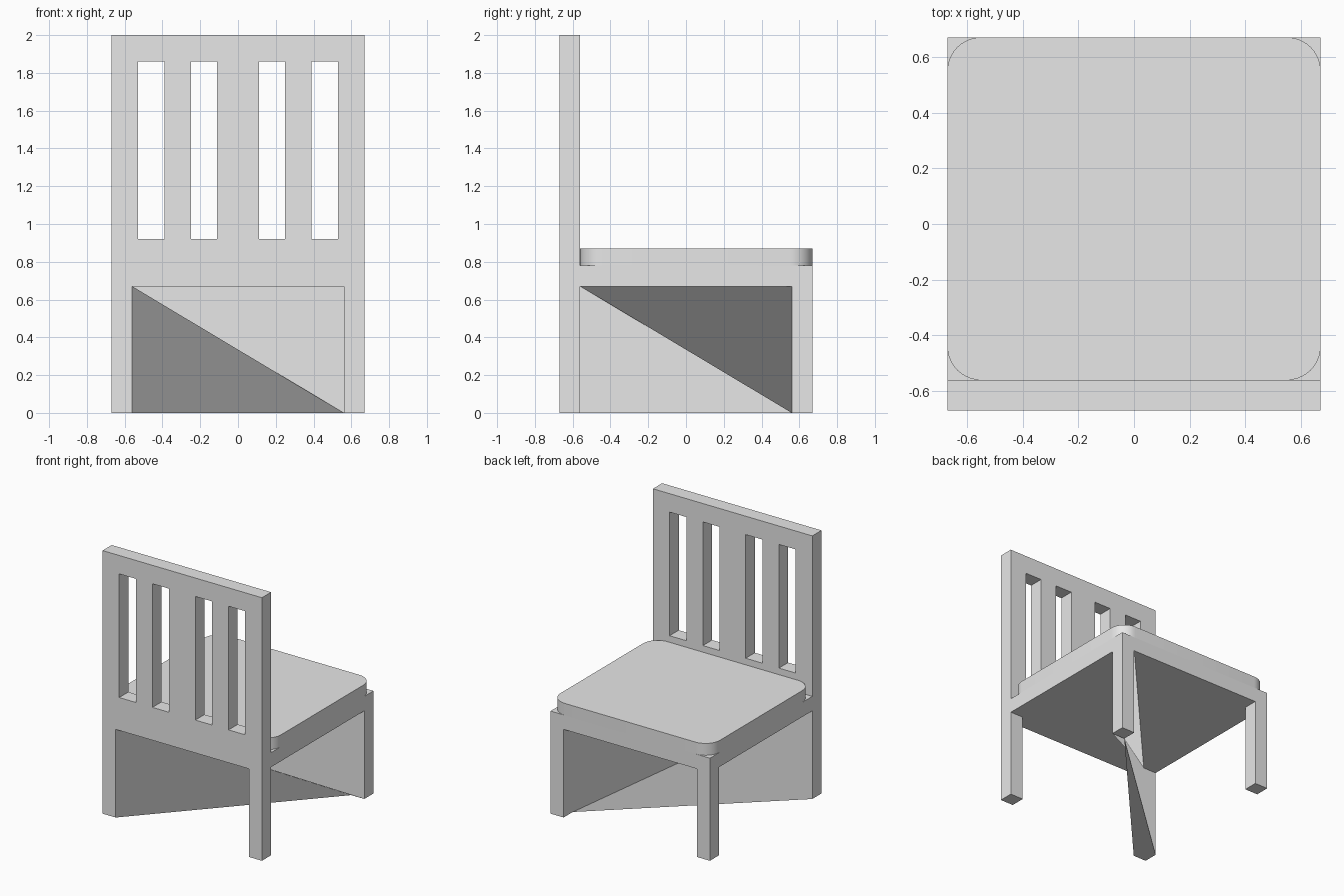
import bpy, bmesh
from mathutils import Vector

cube = bpy.data.objects.get("Cube")
if cube:
    bpy.data.objects.remove(cube)

HALF, INNER = 0.67, 0.56          # outer half width, inner face of the legs
FRAME_Z, SEAT_Z, CUSHION_Z = 0.67, 0.78, 0.87

gray = bpy.data.materials.new("light gray")
gray.use_nodes = True
gray.diffuse_color = (0.8, 0.8, 0.8, 1)
gray.node_tree.nodes["Principled BSDF"].inputs["Base Color"].default_value = (0.8, 0.8, 0.8, 1)


def add_object(name, bm):
    mesh = bpy.data.meshes.new(name)
    bm.to_mesh(mesh)
    bm.free()
    mesh.materials.append(gray)
    obj = bpy.data.objects.new(name, mesh)
    bpy.context.collection.objects.link(obj)
    return obj


def box_mesh(low, high):
    bm = bmesh.new()
    bmesh.ops.create_cube(bm, size=1)
    low, high = Vector(low), Vector(high)
    for v in bm.verts:
        v.co = (low + high) / 2 + v.co * (high - low)
    return bm


def leg_mesh(sx, sy):
    xs, ys = sorted((sx * INNER, sx * HALF)), sorted((sy * INNER, sy * HALF))
    bm = box_mesh((xs[0], ys[0], 0), (xs[1], ys[1], FRAME_Z))
    # the top is covered by the seat frame
    tops = [f for f in bm.faces if f.normal.z > 0.9]
    bmesh.ops.delete(bm, geom=tops, context='FACES_ONLY')
    return bm


def skew_leg(name, side, at_top):
    """Leg whose inner corner is drawn across to the opposite leg at one end."""
    bm = leg_mesh(side, side)
    bm.normal_update()
    normals = [f.normal.copy() for f in bm.faces for _ in f.loops]
    for v in bm.verts:
        inner = abs(v.co.x) < 0.6 and abs(v.co.y) < 0.6
        if inner and (v.co.z > 0.3) == at_top:
            v.co.x, v.co.y = -side * INNER, -side * INNER
    obj = add_object(name, bm)
    obj.data.normals_split_custom_set(normals)   # keep the square-leg shading


# Straight legs, and the two that run diagonally into each other
add_object("front_left_leg", leg_mesh(1, -1))
add_object("back_right_leg", leg_mesh(-1, 1))
skew_leg("front_right_leg", -1, False)
skew_leg("back_left_leg", 1, True)

# Seat frame
add_object("seat_frame", box_mesh((-HALF, -HALF, FRAME_Z), (HALF, HALF, SEAT_Z)))

# Cushion with rounded vertical corners
bm = box_mesh((-HALF, -INNER, SEAT_Z), (HALF, HALF, CUSHION_Z))
corners = [e for e in bm.edges if abs(e.verts[0].co.z - e.verts[1].co.z) > 0.01]
bmesh.ops.bevel(bm, geom=corners, offset=0.12, segments=10, profile=0.5, affect='EDGES')
cushion = add_object("cushion", bm)
bpy.ops.object.select_all(action='DESELECT')
cushion.select_set(True)
bpy.context.view_layer.objects.active = cushion
bpy.ops.object.shade_smooth_by_angle()

# Backrest panel with four upright slots
xs = [-HALF, -0.53, -0.39, -0.25, -0.11, 0.11, 0.25, 0.39, 0.53, HALF]
zs = [SEAT_Z, 0.92, 1.86, 2.0]
bm = bmesh.new()
grid = [[bm.verts.new((x, -HALF, z)) for z in zs] for x in xs]
for i in range(len(xs) - 1):
    for j in range(len(zs) - 1):
        if j == 1 and i % 2 == 1:
            continue                              # slot opening
        bm.faces.new((grid[i][j], grid[i + 1][j], grid[i + 1][j + 1], grid[i][j + 1]))
result = bmesh.ops.extrude_face_region(bm, geom=bm.faces[:], use_keep_orig=True)
for v in result["geom"]:
    if isinstance(v, bmesh.types.BMVert):
        v.co.y = -INNER
bmesh.ops.recalc_face_normals(bm, faces=bm.faces[:])
add_object("backrest", bm)
